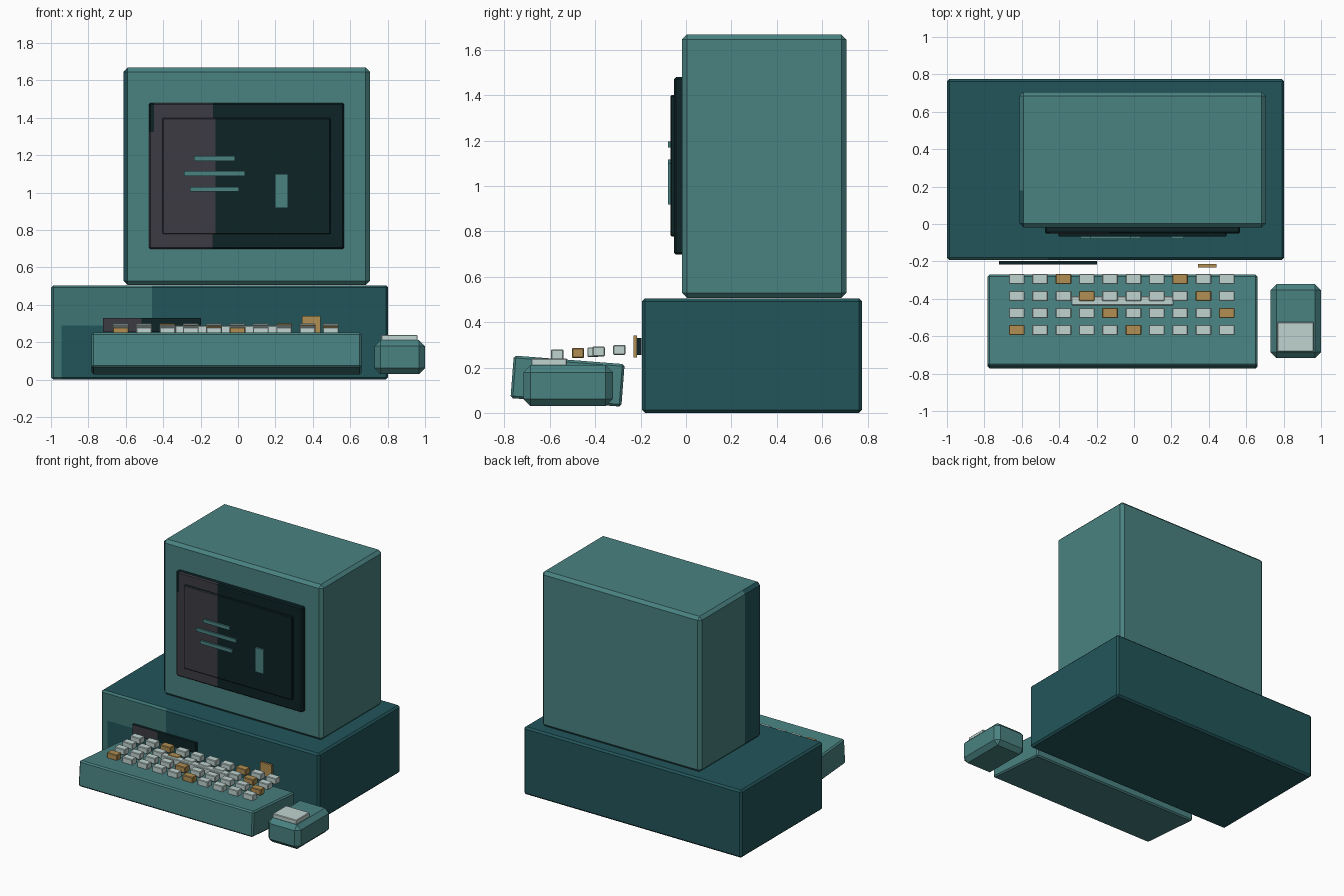
import bpy, bmesh
from mathutils import Matrix, Vector

if "Cube" in bpy.data.objects:
    bpy.data.objects.remove(bpy.data.objects["Cube"])


def material(name, hexcode):
    def lin(c):
        return c / 12.92 if c <= 0.04045 else ((c + 0.055) / 1.055) ** 2.4
    m = bpy.data.materials.new(name)
    rgb = [lin(int(hexcode[i:i + 2], 16) / 255) for i in (0, 2, 4)]
    m.diffuse_color = (*rgb, 1)
    m.use_nodes = True
    m.node_tree.nodes["Principled BSDF"].inputs["Base Color"].default_value = m.diffuse_color
    return m


teal = material("teal", "498281")
dark_teal = material("dark_teal", "22555A")
faded_teal = material("faded_teal", "3E7675")
black = material("black_teal", "0D2326")
grey = material("warm_grey", "3C3B43")
pale = material("pale_grey", "C0D4D0")
gold = material("gold", "B18F52")


def box(name, lo, hi, mats, bevel=0.0, tilt=0.0, cuts=(), rule=None):
    """Chamfered box; cuts are (axis, value) planes, rule picks a material per face."""
    lo, hi = Vector(lo), Vector(hi)
    size, mid = hi - lo, (lo + hi) / 2
    bm = bmesh.new()
    bmesh.ops.create_cube(bm, size=1)
    bmesh.ops.scale(bm, vec=size, verts=bm.verts)
    if bevel:
        bmesh.ops.bevel(bm, geom=bm.edges[:], offset=bevel, segments=1,
                        profile=0.5, affect='EDGES')
    bmesh.ops.translate(bm, vec=mid, verts=bm.verts)
    for axis, value in cuts:
        co, no = Vector(), Vector()
        co[axis], no[axis] = value, 1
        bmesh.ops.bisect_plane(bm, geom=bm.verts[:] + bm.edges[:] + bm.faces[:],
                               plane_co=co, plane_no=no)
    bm.normal_update()
    if rule:
        for f in bm.faces:
            f.material_index = rule(f.calc_center_median(), f.normal)
    bmesh.ops.translate(bm, vec=-mid, verts=bm.verts)
    if tilt:
        bmesh.ops.rotate(bm, cent=(0, 0, 0), matrix=Matrix.Rotation(tilt, 3, 'X'),
                         verts=bm.verts)
    me = bpy.data.meshes.new(name)
    bm.to_mesh(me)
    bm.free()
    for m in mats:
        me.materials.append(m)
    ob = bpy.data.objects.new(name, me)
    ob.location = mid
    bpy.context.collection.objects.link(ob)
    return ob


# Computer case with a faded patch on the left of its front
box("case", (-1, -0.193, 0), (0.803, 0.775, 0.505), [dark_teal, faded_teal], 0.013,
    cuts=[(0, -0.945), (0, -0.46), (2, 0.29)],
    rule=lambda c, n: int(n.y < -0.5 and (c.x < -0.945 or (c.x < -0.46 and c.z > 0.29))))

# Monitor shell, darker along the front of its left side
box("monitor", (-0.613, -0.018, 0.507), (0.705, 0.707, 1.668), [teal, dark_teal], 0.022,
    cuts=[(1, 0.18)], rule=lambda c, n: int(n.x < -0.5 and c.y < 0.18))

# Screen surround and glass, grey reflection on the left
box("screen_surround", (-0.477, -0.052, 0.698), (0.567, -0.005, 1.48), [black, grey], 0.008,
    cuts=[(0, -0.45), (0, -0.135), (2, 1.325)],
    rule=lambda c, n: int(n.y < -0.5 and c.x < -0.135
                          and not (c.x < -0.45 and c.z > 1.325)))
box("screen_glass", (-0.403, -0.068, 0.778), (0.495, -0.045, 1.4), [black, grey], 0.005,
    cuts=[(0, -0.12)], rule=lambda c, n: int(n.y < -0.5 and c.x < -0.12))

# Bars and block shown on the screen
for i, (x0, x1, z) in enumerate([(-0.235, -0.015, 1.183), (-0.29, 0.038, 1.103),
                                 (-0.257, 0.006, 1.018)]):
    box(f"screen_bar_{i}", (x0, -0.08, z - 0.013), (x1, -0.066, z + 0.013), [teal])
box("screen_block", (0.198, -0.08, 0.918), (0.268, -0.066, 1.1), [teal])

# Disk slot and power button
box("disk_slot", (-0.722, -0.217, 0.255), (-0.198, -0.197, 0.33), [black, grey],
    cuts=[(0, -0.515)], rule=lambda c, n: int(c.x < -0.515 and n.y < -0.5))
box("power_button", (0.343, -0.232, 0.245), (0.44, -0.215, 0.341), [gold])

# Tilted keyboard
box("keyboard", (-0.782, -0.767, 0.046), (0.66, -0.277, 0.234), [teal], 0.01, tilt=-0.077)

# Keys in four rising rows
for r in range(4):
    for c in range(10):
        x, y, z = -0.627 + 0.1248 * c, -0.567 + 0.091 * r, 0.258 + 0.0065 * r
        box(f"key_{r}_{c}", (x - 0.042, y - 0.027, z - 0.022), (x + 0.042, y + 0.027, z + 0.022),
            [gold if (c + r) % 5 == 0 else pale], 0.004)
box("space_bar", (-0.335, -0.435, 0.246), (0.212, -0.385, 0.289), [pale], 0.004)

# Mouse and its button
box("mouse", (0.73, -0.717, 0.03), (1.0, -0.322, 0.211), [teal], 0.032)
box("mouse_button", (0.765, -0.682, 0.2), (0.96, -0.525, 0.24), [pale], 0.004)
